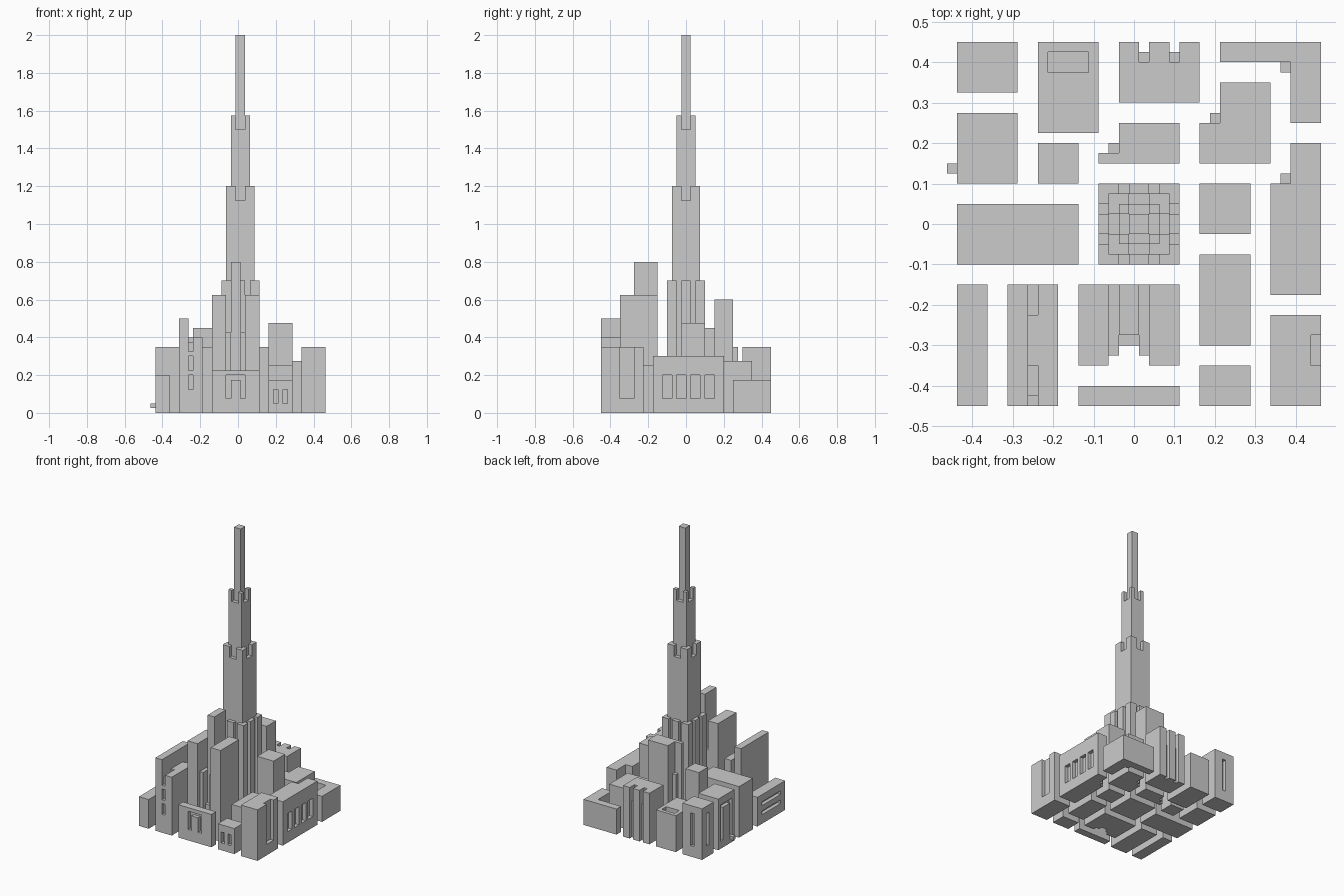
import bpy, bmesh
from math import radians

if "Cube" in bpy.data.objects:
    bpy.data.objects.remove(bpy.data.objects["Cube"])

U = 0.0125  # layout module: all block sizes below are whole multiples of this


def building(name, *steps):
    """Ordered solid/void boxes (sign, x0, x1, y0, y1, z0, z1) -> one clean outer skin."""
    ax = [sorted({s[1 + 2 * a + k] for s in steps for k in (0, 1)}) for a in range(3)]
    solid = set()
    for s in steps:
        rng = [range(ax[a].index(s[1 + 2 * a]), ax[a].index(s[2 + 2 * a])) for a in range(3)]
        cells = {(i, j, k) for i in rng[0] for j in rng[1] for k in rng[2]}
        solid = solid | cells if s[0] > 0 else solid - cells
    bm = bmesh.new()
    verts = {}

    def vert(c):
        if c not in verts:
            verts[c] = bm.verts.new([ax[a][c[a]] * U for a in range(3)])
        return verts[c]

    for cell in sorted(solid):
        for a in range(3):
            b, d = (a + 1) % 3, (a + 2) % 3
            for side in (0, 1):
                n = list(cell)
                n[a] += 2 * side - 1
                if tuple(n) in solid:
                    continue
                ring = []
                for p, q in ((0, 0), (1, 0), (1, 1), (0, 1)):
                    c = list(cell)
                    c[a] += side
                    c[b] += p
                    c[d] += q
                    ring.append(vert(tuple(c)))
                bm.faces.new(ring if side else ring[::-1])
    bmesh.ops.dissolve_limit(bm, angle_limit=radians(1), verts=bm.verts, edges=bm.edges)
    me = bpy.data.meshes.new(name)
    bm.to_mesh(me)
    bm.free()
    ob = bpy.data.objects.new(name, me)
    bpy.context.collection.objects.link(ob)
    return ob


def add(x0, x1, y0, y1, h, z0=0):
    return (1, x0, x1, y0, y1, z0, h)


def cut(x0, x1, y0, y1, z0, z1):
    return (-1, x0, x1, y0, y1, z0, z1)


def four_sides(c, r, a, b, z0, z1):
    """Cut spans a..b, two units deep, in all four faces of a square shaft."""
    return [cut(c + a, c + b, -r, -r + 2, z0, z1), cut(c + a, c + b, r - 2, r, z0, z1),
            cut(c - r, c - r + 2, a, b, z0, z1), cut(c + r - 2, c + r, a, b, z0, z1)]


# Central tower: fluted base, two notched setbacks, spire
building("central_tower",
         add(-7, 9, -8, 8, 56),
         *four_sides(1, 8, -4, -2, 8, 56), *four_sides(1, 8, 2, 4, 8, 56),
         add(-5, 7, -6, 6, 96), *four_sides(1, 6, -2, 2, 90, 96),
         add(-3, 5, -4, 4, 126), *four_sides(1, 4, -2, 2, 120, 126),
         add(-1, 3, -2, 2, 160))

# Back row
building("slotted_block", add(-35, -23, 26, 36, 28),
         cut(-30, -28, 34, 36, 6, 24), cut(-35, -33, 30, 32, 6, 24))
building("roof_pit_block", add(-19, -7, 18, 36, 20), cut(-17, -9, 30, 34, 16, 20))
building("notched_block", add(-3, 13, 24, 36, 28),
         *[cut(x, x + 2, 34, 36, 0, 28) for x in (1, 7)],
         *[cut(x, x + 2, 32, 34, 20, 28) for x in (1, 7)])
building("corner_block", add(17, 37, 32, 36, 14), add(31, 37, 20, 36, 14), add(29, 31, 30, 32, 8))

# Second row
building("arch_block", add(-35, -23, 8, 22, 28),
         cut(-35, -33, 10, 20, 4, 24), add(-35, -33, 12, 18, 22, 4),
         add(-37, -35, 10, 12, 4, 2))
building("small_tower", add(-19, -11, 8, 16, 36))
building("rear_tower", add(-3, 9, 12, 20, 48), add(-7, -3, 12, 14, 48), add(-5, -3, 14, 16, 31))
building("stepped_block", add(17, 27, 12, 28, 22), add(13, 17, 12, 20, 22), add(15, 17, 20, 22, 16))

# Middle row
building("west_slab", add(-35, -11, -8, 4, 28))
building("east_tower", add(13, 23, -2, 8, 38))
building("east_low_block", add(13, 23, -24, -6, 20))
building("window_row_block", add(27, 37, -14, 8, 24), add(31, 37, 8, 16, 24), add(29, 31, 8, 10, 14),
         *[cut(35, 37, y, y + 4, 6, 16) for y in (-10, -4, 2, 8)])

# Front area
building("long_low_block", add(-35, -29, -36, -12, 16),
         *[cut(-35, -33, -32, -16, z, z + 2) for z in (5, 10)])
building("split_slab", add(-25, -21, -36, -12, 40), add(-19, -15, -36, -12, 32),
         add(-21, -19, -36, -34, 26), add(-21, -19, -34, -28, 30),
         add(-21, -19, -28, -18, 32), add(-21, -19, -18, -12, 24),
         *[cut(-21, -19, -36, -34, z, z + 6) for z in (10, 18)])
building("twin_wing_tower", add(-11, -5, -28, -12, 50), add(3, 9, -28, -12, 50),
         add(-5, -3, -26, -12, 34), add(1, 3, -26, -12, 34),
         add(-3, 1, -24, -12, 16), add(-3, 1, -22, -12, 64))
building("front_arch_block", add(-11, 9, -36, -32, 18),
         cut(-5, 3, -36, -34, 6, 16), add(-3, 1, -36, -34, 14, 6))
building("two_window_block", add(13, 23, -36, -28, 14),
         *[cut(x, x + 2, -36, -34, 4, 10) for x in (15, 19)])
building("grooved_corner_block", add(27, 37, -36, -18, 28), cut(35, 37, -28, -22, 6, 28))
